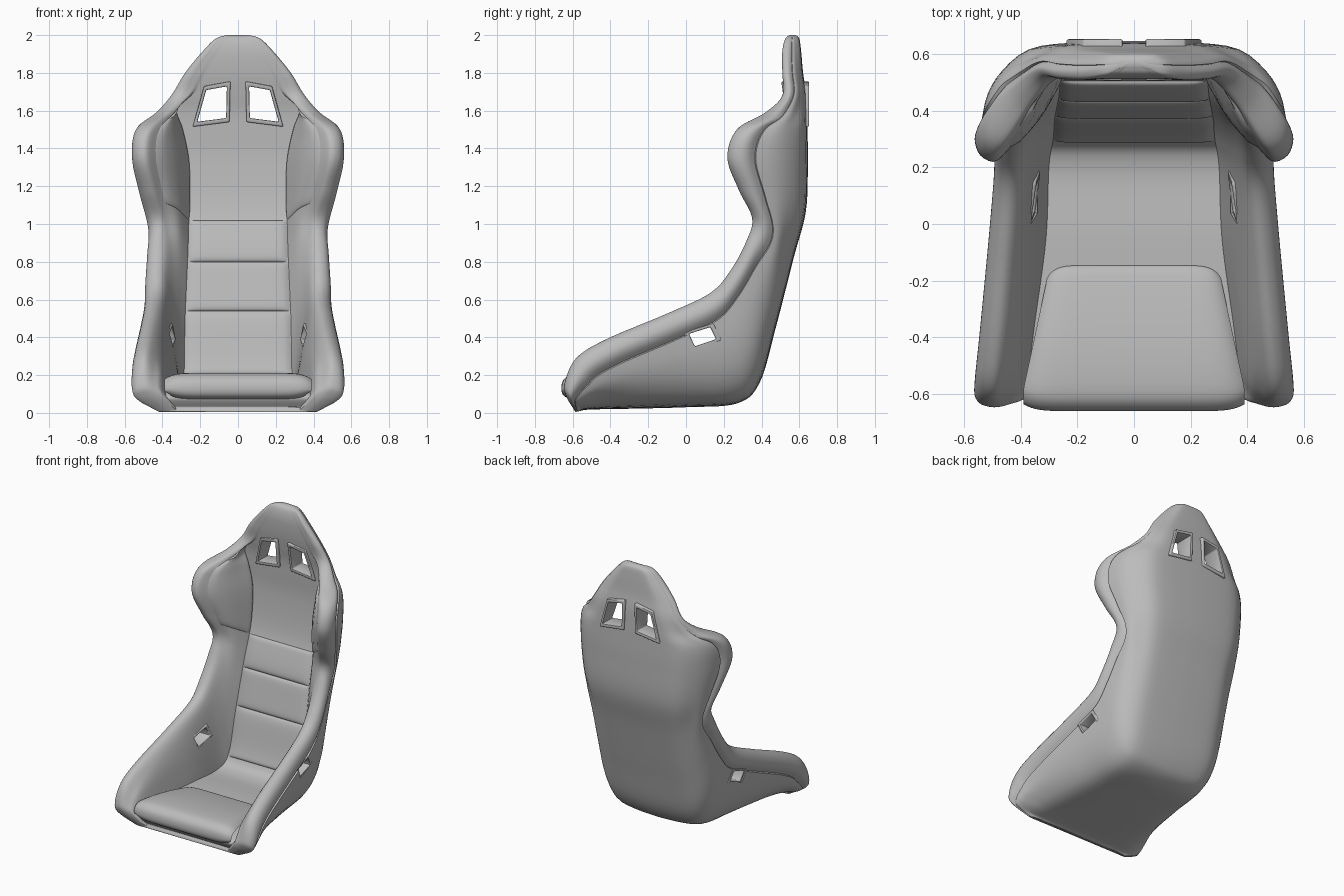
import bpy, bmesh, math
from mathutils import Vector

if "Cube" in bpy.data.objects:
    bpy.data.objects.remove(bpy.data.objects["Cube"])

grey = bpy.data.materials.new("mid grey")
grey.diffuse_color = (0.5, 0.5, 0.5, 1)
grey.use_nodes = True
grey.node_tree.nodes["Principled BSDF"].inputs["Base Color"].default_value = grey.diffuse_color

# Stations run from the front lip, along the seat and up the back to the head top.
# Rim: half width x, then y and z of the foremost edge
RIM = [(.42, -.585, .005), (.53, -.635, .09), (.56, -.642, .16), (.56, -.58, .29), (.545, -.42, .39),
       (.515, -.1, .525), (.495, .13, .635), (.49, .24, .76), (.48, .32, .91), (.475, .35, 1.03),
       (.52, .28, 1.18), (.56, .22, 1.35), (.54, .27, 1.5), (.43, .42, 1.59), (.35, .51, 1.68),
       (.28, .51, 1.8), (.19, .51, 1.91), (.12, .525, 1.98), (.06, .55, 2.0)]
# Inner centre line: y, z, half width of the flat middle
INNER = [(-.57, .03, .33), (-.6, .075, .37), (-.58, .1, .385), (-.5, .12, .37), (-.35, .14, .35),
         (-.05, .145, .31), (.2, .14, .30), (.3, .22, .285), (.37, .5, .28), (.45, .85, .265),
         (.52, 1.08, .26), (.55, 1.33, .265), (.55, 1.5, .3), (.545, 1.6, .33), (.53, 1.69, .24),
         (.515, 1.8, .18), (.512, 1.91, .11), (.527, 1.98, .06), (.555, 2.0, .03)]
# Outer centre line: y, z
OUTER = [(-.56, .01), (-.54, .015), (-.5, .018), (-.42, .02), (-.3, .022), (0, .03), (.27, .05),
         (.39, .16), (.475, .45), (.57, .82), (.635, 1.07), (.645, 1.33), (.643, 1.5), (.64, 1.6),
         (.635, 1.7), (.62, 1.8), (.61, 1.91), (.6, 1.98), (.58, 2.0)]
LAST = len(RIM) - 1
NO, NR, NP = 16, 28, 14


def spline(pts, s):
    """Catmull-Rom value at s, where the points sit at 0, 1, 2 ..."""
    n = len(pts) - 1
    i = max(0, min(int(s), n - 1))
    t = s - i
    a, b, c, d = (Vector(pts[max(0, min(n, i + k))]) for k in (-1, 0, 1, 2))
    return .5 * (2 * b + (c - a) * t + (2 * a - 5 * b + 4 * c - d) * t * t + (3 * b - a - 3 * c + d) * t ** 3)


def sample(pts, n):
    return [spline(pts, (len(pts) - 1) * k / (n - 1)) for k in range(n)]


def section(s):
    """Closed cross-section loop: outer middle, side, rim, inner wall, inner middle, mirrored back."""
    X, py, pz = spline(RIM, s)
    iy, iz, w = spline(INNER, s)
    oy, oz = spline(OUTER, s)
    at = lambda x, y, z, f: Vector((x, py + (y - py) * f, pz + (z - pz) * f))
    L = max(math.hypot(oy - py, oz - pz), .01)
    LI = max(math.hypot(iy - py, iz - pz), .01)
    fs, gi, rr = min(.15 / L, .5), min(.045 / LI, .25), min(.07, .13 * X)
    g = X - 1.7 * rr - w
    out = [(0, 1), (.4 * X, .985), (.66 * X, .93), (.83 * X, .75), (.92 * X, (.75 + fs) / 2), (.955 * X, fs)]
    rim = [(.93 * X, fs * .96), (.985 * X, fs * .72), (X, fs * .45), (X - .3 * rr, fs * .13), (X - rr, 0)]
    wall = [(w + g, gi), (w + .5 * g, .45), (w + .12 * g, .85), (w, 1)]
    half = sample([at(x, oy, oz, f) for x, f in out], NO)
    half += sample([at(x, oy, oz, f) for x, f in rim] + [at(x, iy, iz, f) for x, f in wall], NR)
    half += [at(w * (1 - k / NP), iy, iz, 1) for k in range(1, NP + 1)]
    return half + [Vector((-p.x, p.y, p.z)) for p in reversed(half[1:-1])]


def finish(bm, name, smooth=40):
    bmesh.ops.recalc_face_normals(bm, faces=bm.faces)
    me = bpy.data.meshes.new(name)
    bm.to_mesh(me)
    bm.free()
    ob = bpy.data.objects.new(name, me)
    bpy.context.collection.objects.link(ob)
    me.materials.append(grey)
    bpy.ops.object.select_all(action='DESELECT')
    bpy.context.view_layer.objects.active = ob
    ob.select_set(True)
    if smooth:
        bpy.ops.object.shade_smooth_by_angle(angle=math.radians(smooth))
    return ob


def grid(bm, rows, closed=False):
    vs = [[bm.verts.new(p) for p in r] for r in rows]
    n = len(vs[0])
    for a, b in zip(vs, vs[1:]):
        for k in range(n if closed else n - 1):
            j = (k + 1) % n
            bm.faces.new((a[k], a[j], b[j], b[k]))
    return vs


# Shell with rolled rim
bm = bmesh.new()
vs = grid(bm, [section(LAST * k / 126) for k in range(127)], True)
bm.faces.new(vs[0])
bm.faces.new(vs[-1])
shell = finish(bm, "seat_shell")


# Raised upholstery pads that follow the shell's inner surface
def pad(name, s0, s1, c0, c1, h, flip=False):
    rows = []
    for k in range(31):
        t = -math.cos(math.pi * k / 30)
        s = s0 + (s1 - s0) * (t + 1) / 2
        cur, nxt = section(s), section(s + .02)
        row = []
        for c in range(c0, c1 + 1):
            u = 2 * (c - c0) / (c1 - c0) - 1
            nrm = (nxt[c] - cur[c]).cross(cur[c + 1] - cur[c - 1]).normalized()
            p = cur[c] + nrm * (h * math.sqrt(max(0, (1 - u ** 8) * (1 - t ** 8))) - .002)
            row.append(Vector((-p.x, p.y, p.z)) if flip else p)
        rows.append(row)
    bm = bmesh.new()
    grid(bm, rows)
    # make sure the visible side is the front of the sheet
    ob = finish(bm, name, 60)
    if sum((f.normal.y for f in ob.data.polygons)) > 0:
        ob.data.flip_normals()


base = NO + NR - 1
for i, (a, b) in enumerate(((6.9, 8.12), (8.12, 8.84), (8.84, 9.72))):
    pad("back_panel_%d" % (i + 1), a, b, base, base + 2 * NP, .018)
for side, flip in (("right", False), ("left", True)):
    pad("shoulder_pad_" + side, 9.72, 13.2, NO + 17, base, .014, flip)

# Thigh cushion with a rolled front
prof = [(-.58, .07), (-.64, .085), (-.66, .125), (-.645, .18), (-.58, .21), (-.4, .205), (-.17, .165), (-.15, .13)]
rows = []
for y, z in sample(prof, 40):
    w = .39 - .085 * max(0, min(1, (y + .6) / .45)) - (.05 * max(0, (.12 - z) / .05) if y < -.5 else 0)
    row = []
    for k in range(41):
        u = -math.cos(math.pi * k / 40)
        e = .3 * abs(u) ** 10
        row.append((w * u, y + (-.45 - y) * e * .4, z + (.11 - z) * e))
    rows.append(row)
bm = bmesh.new()
grid(bm, rows)
cushion = finish(bm, "thigh_cushion", 60)
if sum(f.normal.z for f in cushion.data.polygons) < 0:
    cushion.data.flip_normals()

# Belt openings: quad corners on the near face and the matching far face
HEAD = [(.04, 1.755), (.18, 1.73), (.24, 1.515), (.045, 1.54)]
SIDE = [(-.015, .425), (.145, .475), (.19, .385), (.03, .33)]
head = ([Vector((x, .505 + (1.75 - z) * .14, z)) for x, z in HEAD], [Vector((x, .652, z)) for x, z in HEAD])
belt = ([Vector((.362 - .17 * y + .1 * (z - .4), y, z)) for y, z in SIDE],
        [Vector((.477 - .05 * y + .12 * (z - .4), y, z)) for y, z in SIDE])


def scaled(pts, k, sign):
    c = sum(pts, Vector()) / 4
    return [Vector(((c + (p - c) * k).x * sign, *(c + (p - c) * k).yz)) for p in pts]


cut = bmesh.new()
for name, (near, far), k in (("harness_frame", head, .78), ("belt_frame", belt, .7)):
    for side, sg in (("right", 1), ("left", -1)):
        bm = bmesh.new()
        loops = [scaled(near, 1, sg), scaled(far, 1, sg), scaled(far, k, sg), scaled(near, k, sg)]
        grid(bm, loops + [loops[0]])
        bmesh.ops.remove_doubles(bm, verts=bm.verts, dist=1e-5)
        # close the sleeve's fourth side on each loop
        rings = [[min(bm.verts, key=lambda v: (v.co - p).length) for p in lp] for lp in loops]
        for a, b in zip(rings, rings[1:] + rings[:1]):
            bm.faces.new((a[3], a[0], b[0], b[3]))
        bmesh.ops.recalc_face_normals(bm, faces=bm.faces)
        bmesh.ops.bevel(bm, geom=list(bm.edges), offset=.006, segments=2, profile=.5, affect='EDGES')
        finish(bm, name + "_" + side)
        m = .5 * (1 + k)
        d = (sum(far, Vector()) - sum(near, Vector())) / 4
        ends = [scaled([p - d for p in near], m, sg), scaled([p + d for p in far], m, sg)]
        va = grid(cut, [ends[0], ends[1]], True)
        cut.faces.new(va[0])
        cut.faces.new(va[1])

# Cut the openings through the shell
cutter = finish(cut, "opening_cutter", 0)
cutter.hide_render = True
mod = shell.modifiers.new("openings", 'BOOLEAN')
mod.operation, mod.solver, mod.object = 'DIFFERENCE', 'EXACT', cutter
# keep the cut first so smoothing by angle still follows it
shell.modifiers.move(len(shell.modifiers) - 1, 0)
bpy.context.view_layer.objects.active = shell
bpy.ops.object.modifier_apply(modifier=mod.name)
bpy.data.objects.remove(cutter)
